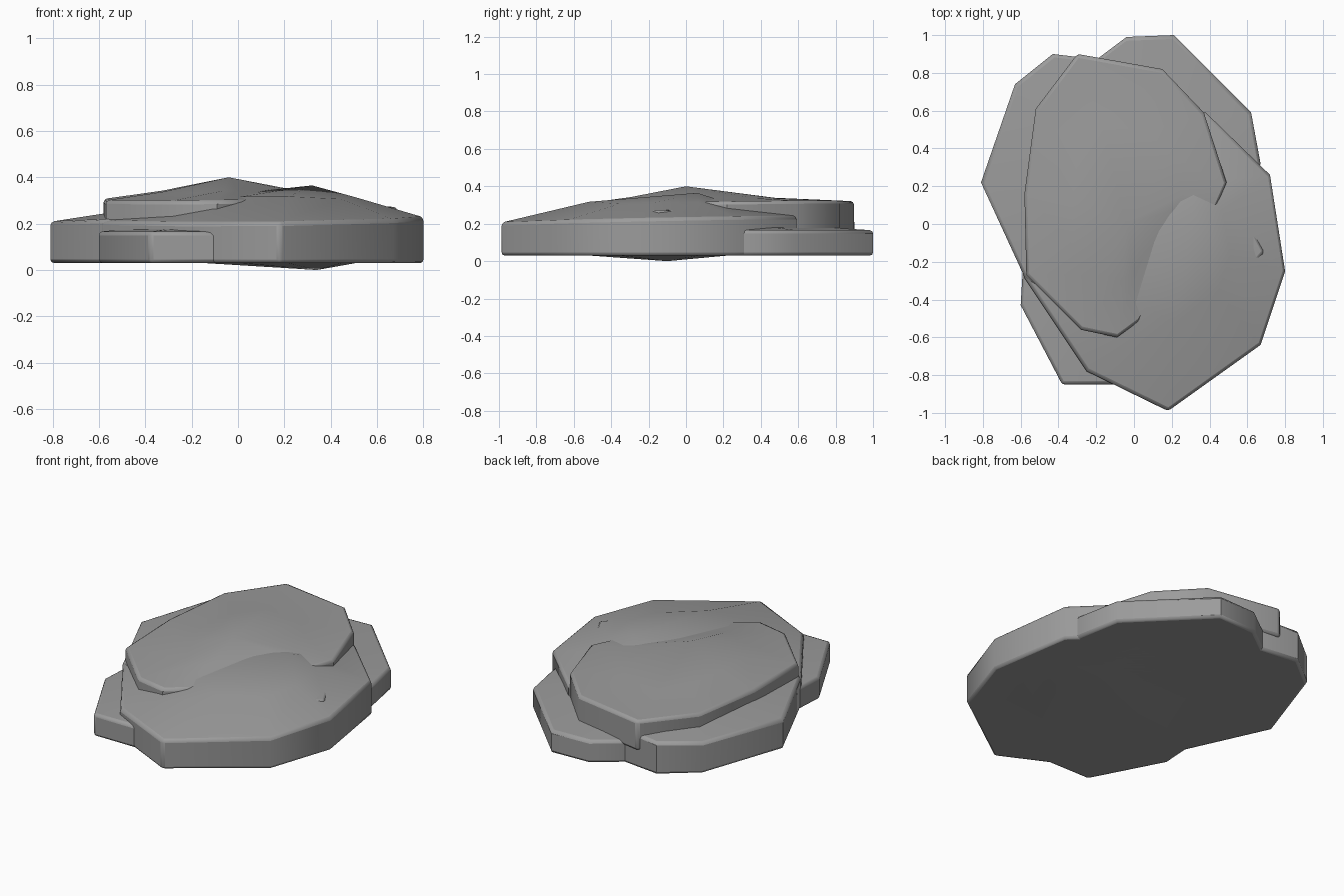
import bpy, bmesh, math, random
from mathutils import Vector

random.seed(4)
old = bpy.data.objects.get("Cube")
if old:
    bpy.data.objects.remove(old, do_unlink=True)

# One plain stone colour
stone = bpy.data.materials.new("stone_grey")
stone.use_nodes = True
colour = (0.33, 0.33, 0.33, 1)
stone.diffuse_color = colour
bsdf = stone.node_tree.nodes["Principled BSDF"]
bsdf.inputs["Base Color"].default_value = colour
bsdf.inputs["Roughness"].default_value = 0.9


def slab(name, outline, bottom, rim, ring, peak, under=None):
    """Flat stone: angular outline, sloping rim (height, x slope, y slope),
    raised inner ring (x, y, scale, height), then a worn peak."""
    bm = bmesh.new()
    n = len(outline)
    cx, cy, scale, height = ring
    inner = [(cx + (x - cx) * scale, cy + (y - cy) * scale) for x, y in outline]
    low = [bm.verts.new((x, y, bottom)) for x, y in outline]
    edge = [bm.verts.new((x, y, rim[0] + rim[1] * x + rim[2] * y)) for x, y in outline]
    dome = [bm.verts.new((x, y, height + random.uniform(-0.007, 0.007))) for x, y in inner]
    top = bm.verts.new(peak)
    for i in range(n):
        j = (i + 1) % n
        bm.faces.new((low[i], low[j], edge[j], edge[i]))
        bm.faces.new((edge[i], edge[j], dome[j], dome[i]))
        bm.faces.new((dome[i], dome[j], top))
    # Underside, with an optional shallow bulge
    if under:
        base = [bm.verts.new((x, y, bottom)) for x, y in inner]
        tip = bm.verts.new(under)
        for i in range(n):
            j = (i + 1) % n
            bm.faces.new((low[j], low[i], base[i], base[j]))
            bm.faces.new((base[j], base[i], tip))
    else:
        bm.faces.new(low[::-1])
    bmesh.ops.recalc_face_normals(bm, faces=bm.faces)
    mesh = bpy.data.meshes.new(name)
    bm.to_mesh(mesh)
    bm.free()
    mesh.materials.append(stone)
    obj = bpy.data.objects.new(name, mesh)
    bpy.context.collection.objects.link(obj)
    # Worn rim
    bevel = obj.modifiers.new("worn_rim", 'BEVEL')
    bevel.width = 0.016
    bevel.segments = 2
    bevel.limit_method = 'ANGLE'
    bevel.angle_limit = math.radians(55)
    bpy.ops.object.select_all(action='DESELECT')
    obj.select_set(True)
    bpy.context.view_layer.objects.active = obj
    bpy.ops.object.shade_smooth_by_angle(angle=math.radians(40))
    return obj


# Thin slab peeking out at the back and front
slab("low_slab",
     [(-0.04, 0.99), (-0.2, 0.87), (-0.55, 0.4), (-0.6, -0.43), (-0.38, -0.85),
      (-0.1, -0.85), (0.5, -0.3), (0.67, 0.32), (0.62, 0.59), (0.21, 1.0)],
     0.03, (0.165, 0, 0), (0, 0, 0.5, 0.2), (0, 0, 0.22))

# Tilted slab along the side
slab("side_slab",
     [(-0.81, 0.22), (-0.58, -0.28), (-0.25, -0.55), (0.2, -0.5), (0.59, -0.27),
      (0.69, -0.15), (0.57, 0.08), (0.4, 0.4), (0.1, 0.75), (-0.18, 0.87),
      (-0.43, 0.9), (-0.63, 0.74)],
     0.03, (0.243, 0.043, 0), (0, 0.1, 0.5, 0.27), (0, 0.1, 0.28))

# Large front slab with a bulge below
slab("front_slab",
     [(-0.59, -0.27), (-0.25, -0.78), (0.18, -0.99), (0.67, -0.64), (0.8, -0.25),
      (0.72, 0.26), (0.38, 0.59), (0.0, 0.55), (-0.4, 0.2)],
     0.03, (0.223, 0.012, 0.02), (0.25, -0.1, 0.47, 0.312), (0.32, 0.06, 0.365),
     under=(0.34, -0.1, 0.0))

# Upper slab resting across the others
slab("upper_slab",
     [(-0.3, 0.9), (-0.52, 0.61), (-0.58, 0.16), (-0.57, -0.27), (-0.28, -0.56),
      (-0.09, -0.6), (0.02, -0.52), (0.43, 0.08), (0.49, 0.22), (0.37, 0.59),
      (0.15, 0.82)],
     0.14, (0.31, 0.01, 0.015), (-0.02, 0.08, 0.55, 0.337), (-0.04, 0.0, 0.4))
